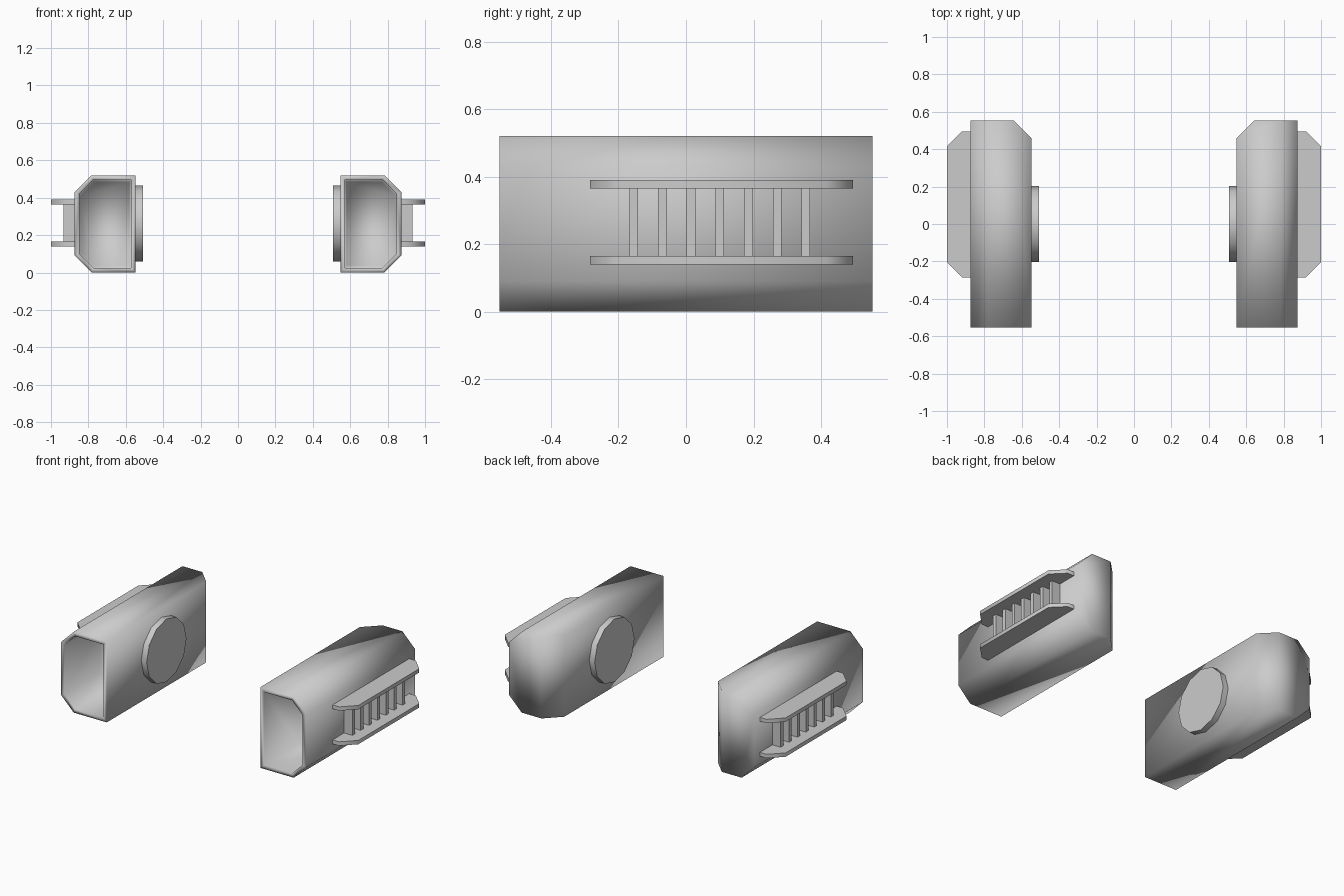
import bpy, bmesh, math
from mathutils import Matrix, Vector

if "Cube" in bpy.data.objects:
    bpy.data.objects.remove(bpy.data.objects["Cube"], do_unlink=True)

grey = bpy.data.materials.new("plain_grey")
grey.use_nodes = True
colour = (0.6, 0.6, 0.6, 1)
grey.diffuse_color = colour
grey.node_tree.nodes["Principled BSDF"].inputs["Base Color"].default_value = colour


def finish(bm, name, side, angle=None):
    """Mirror to the wanted side, shade and link the part."""
    bmesh.ops.scale(bm, vec=(side, 1, 1), verts=bm.verts)
    bmesh.ops.recalc_face_normals(bm, faces=bm.faces)
    mesh = bpy.data.meshes.new(name)
    bm.to_mesh(mesh)
    bm.free()
    mesh.materials.append(grey)
    mesh.shade_smooth()
    obj = bpy.data.objects.new(name, mesh)
    bpy.context.collection.objects.link(obj)
    if angle:
        bpy.ops.object.select_all(action="DESELECT")
        obj.select_set(True)
        bpy.context.view_layer.objects.active = obj
        bpy.ops.object.shade_smooth_by_angle(angle=math.radians(angle))


def prism(points, offset):
    """Extrude a closed outline; also return its starting face."""
    bm = bmesh.new()
    face = bm.faces.new([bm.verts.new(p) for p in points])
    ext = bmesh.ops.extrude_face_region(bm, geom=[face], use_keep_orig=True)
    moved = [g for g in ext["geom"] if isinstance(g, bmesh.types.BMVert)]
    bmesh.ops.translate(bm, vec=offset, verts=moved)
    bmesh.ops.recalc_face_normals(bm, faces=bm.faces)
    return bm, face


INNER, OUTER, HEIGHT, HALF = 0.547, 0.873, 0.52, 0.553
CUT = 0.09


def housing(side, label):
    # Chamfered section swept from front to back
    outline = [(INNER, 0), (OUTER - CUT, 0), (OUTER, CUT),
               (OUTER, HEIGHT - CUT), (OUTER - CUT, HEIGHT), (INNER, HEIGHT)]
    bm, front = prism([(x, -HALF, z) for x, z in outline], (0, 2 * HALF, 0))

    # Slanted rear inner corner
    corner = [e for e in bm.edges
              if all(v.co.y > 0 and v.co.x < INNER + 0.01 for v in e.verts)]
    bmesh.ops.bevel(bm, geom=corner, offset=0.095, segments=1, affect="EDGES")

    # Thin rim and hollow mouth
    bm.faces.ensure_lookup_table()
    front = min(bm.faces, key=lambda f: f.calc_center_median().y)
    bmesh.ops.inset_region(bm, faces=[front], thickness=0.025, use_even_offset=True)
    ext = bmesh.ops.extrude_face_region(bm, geom=[front])
    deep = [g for g in ext["geom"] if isinstance(g, bmesh.types.BMVert)]
    if front.is_valid:
        bm.faces.remove(front)
    bmesh.ops.translate(bm, vec=(0, 0.35, 0), verts=deep)
    middle = sum((v.co for v in deep), Vector()) / len(deep)
    bmesh.ops.scale(bm, vec=(0.95, 1, 0.95), verts=deep,
                    space=Matrix.Translation(-middle))
    finish(bm, label + "_housing", side)


def hub(side, label):
    # Twelve-sided disc on the inner wall
    bm = bmesh.new()
    place = Matrix.Translation((0.53, 0, 0.262)) @ Matrix.Rotation(math.pi / 2, 4, "Y")
    bmesh.ops.create_cone(bm, cap_ends=True, segments=12, radius1=0.203,
                          radius2=0.203, depth=0.042, matrix=place)
    finish(bm, label + "_hub_disc", side, 35)


def rails(side, label):
    # Two horizontal fins with clipped outer corners
    plan = [(0.86, -0.285), (0.92, -0.285), (1, -0.205),
            (1, 0.415), (0.92, 0.495), (0.86, 0.495)]
    for z, level in ((0.14, "lower"), (0.365, "upper")):
        bm, _ = prism([(x, y, z) for x, y in plan], (0, 0, 0.025))
        finish(bm, f"{label}_{level}_rail", side, 50)


def rungs(side, label):
    # Seven upright slats between the fins
    for i in range(7):
        bm = bmesh.new()
        bmesh.ops.create_cube(bm, size=1)
        bmesh.ops.scale(bm, vec=(0.07, 0.026, 0.21), verts=bm.verts)
        bmesh.ops.translate(bm, vec=(0.897, -0.155 + i * 0.085, 0.265), verts=bm.verts)
        finish(bm, f"{label}_slat_{i + 1}", side, 35)


for side, label in ((1, "left"), (-1, "right")):
    for build in (housing, hub, rails, rungs):
        build(side, label)
